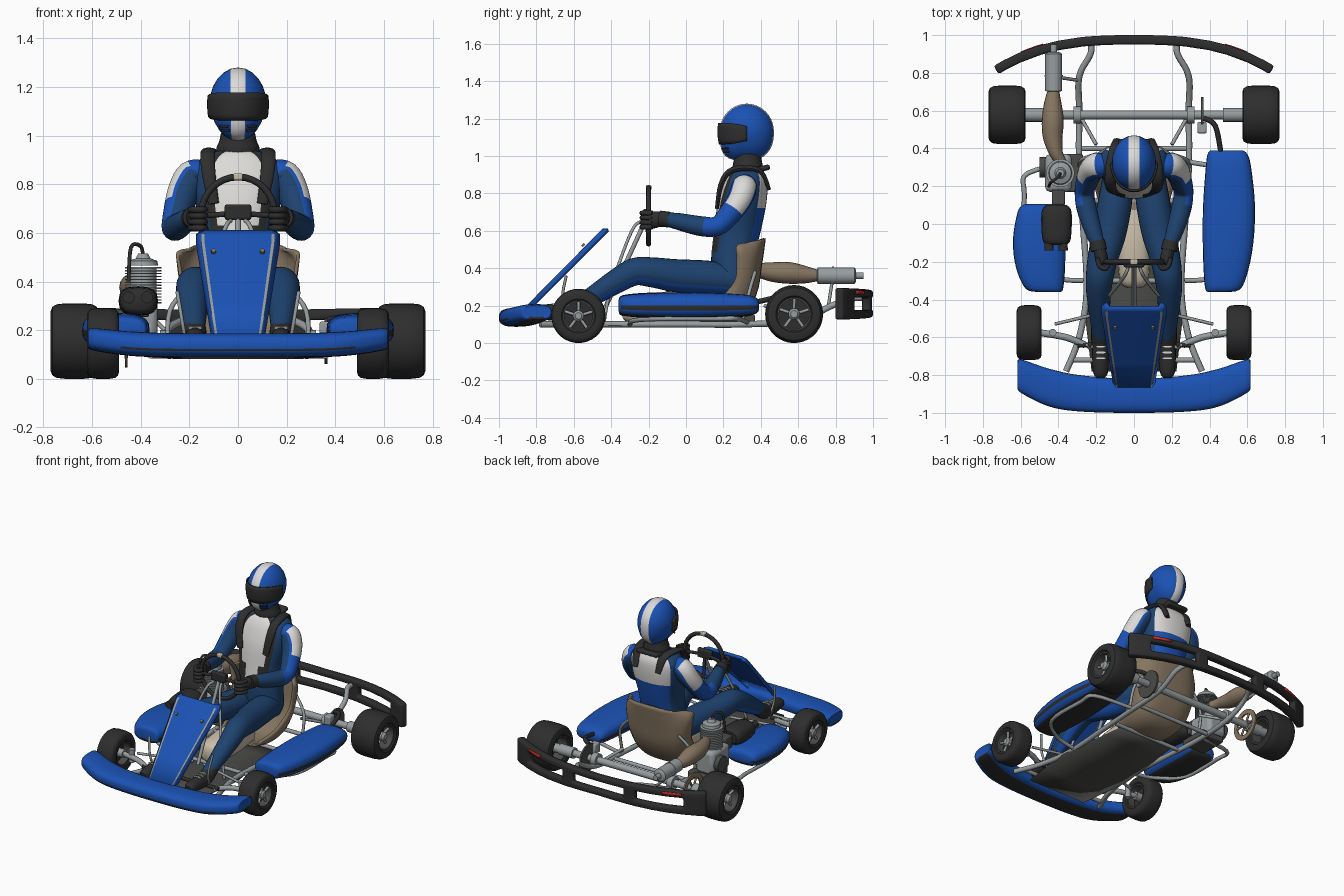
import bpy, bmesh, math
from mathutils import Vector, Matrix

if "Cube" in bpy.data.objects:
    bpy.data.objects.remove(bpy.data.objects["Cube"], do_unlink=True)

COLOURS = {"blue": (.011, .085, .46), "navy": (.013, .055, .16), "black": (.027, .027, .028),
           "steel": (.31, .34, .35), "tan": (.24, .18, .12), "white": (.72, .71, .69),
           "red": (.6, .03, .02), "cream": (.6, .52, .4), "charcoal": (.07, .07, .065)}
MATS = {}
for key, rgb in COLOURS.items():
    m = MATS[key] = bpy.data.materials.new(key)
    m.use_nodes = True
    m.diffuse_color = (*rgb, 1)
    m.node_tree.nodes["Principled BSDF"].inputs["Base Color"].default_value = (*rgb, 1)


def spline(pts, k):
    """Catmull-Rom through points of any dimension"""
    P, out = [Vector(p) for p in pts], []
    for i in range(len(P) - 1):
        a, b, c, d = P[max(i - 1, 0)], P[i], P[i + 1], P[min(i + 2, len(P) - 1)]
        for j in range(k):
            t = j / k
            out.append(b + (c - a) * (t / 2) + (a * 2 - b * 5 + c * 4 - d) * (t * t / 2)
                       + (b * 3 - a - c * 3 + d) * (t ** 3 / 2))
    return out + [P[-1]]


def finish(name, bm, mat, mirror=False, thick=0, bevel=0):
    bmesh.ops.recalc_face_normals(bm, faces=bm.faces[:])
    me = bpy.data.meshes.new(name)
    bm.to_mesh(me)
    bm.free()
    ob = bpy.data.objects.new(name, me)
    bpy.context.collection.objects.link(ob)
    for key in ([mat] if isinstance(mat, str) else mat):
        me.materials.append(MATS[key])
    if thick:
        s = ob.modifiers.new("Solidify", "SOLIDIFY")
        s.thickness, s.offset = thick, 0
    if bevel:
        b = ob.modifiers.new("Bevel", "BEVEL")
        b.width, b.segments = bevel, 2
    if mirror:
        ob.modifiers.new("Mirror", "MIRROR").use_clip = False
    return ob


def loft(name, pts, mat, steps=4, n=16, side=(1, 0, 0), axis=None, power=2, rule=None, cap=True, mirror=False):
    """Skin (x, y, z, r_side, r_normal) rings along a path"""
    P = spline([(*p, p[3]) if len(p) == 4 else p for p in pts], steps)
    bm, rings = bmesh.new(), []
    for i, p in enumerate(P):
        c = Vector(p[:3])
        t = Vector(axis) if axis else (Vector(P[min(i + 1, len(P) - 1)][:3]) - Vector(P[max(i - 1, 0)][:3])).normalized()
        s = Vector(side)
        s = (s - t * s.dot(t)).normalized()
        nrm, ring = t.cross(s), []
        for j in range(n):
            a = math.tau * j / n
            ca, sa = math.cos(a), math.sin(a)
            u = math.copysign(abs(ca) ** (2 / power), ca) * p[3]
            v = math.copysign(abs(sa) ** (2 / power), sa) * p[4]
            ring.append(bm.verts.new(c + s * u + nrm * v))
        rings.append(ring)
    for i in range(len(rings) - 1):
        for j in range(n):
            k = (j + 1) % n
            f = bm.faces.new((rings[i][j], rings[i][k], rings[i + 1][k], rings[i + 1][j]))
            if rule:
                f.material_index = rule(i / len(rings), 360 * (j + .5) / n, f.calc_center_median())
    if cap:
        bm.faces.new(rings[0])
        bm.faces.new(rings[-1])
    return finish(name, bm, mat, mirror)


def sheet(name, fn, us, vs, mat, thick, rule=None, hole=None, bevel=0):
    bm = bmesh.new()
    g = [[bm.verts.new(fn(u, v)) for u in us] for v in vs]
    for i in range(len(vs) - 1):
        for j in range(len(us) - 1):
            u, v = (us[j] + us[j + 1]) / 2, (vs[i] + vs[i + 1]) / 2
            if not (hole and hole(u, v)):
                f = bm.faces.new((g[i][j], g[i][j + 1], g[i + 1][j + 1], g[i + 1][j]))
                f.material_index = rule(u, v) if rule else 0
    return finish(name, bm, mat, thick=thick, bevel=bevel)


def tube(name, pts, r, mat="steel", mirror=False, steps=5, cyclic=False):
    for s in ((1, -1) if mirror else (1,)):
        cu = bpy.data.curves.new(name, "CURVE")
        cu.dimensions, cu.bevel_depth, cu.bevel_resolution, cu.use_fill_caps = "3D", r, 2, True
        P = spline(pts, steps)
        sp = cu.splines.new("POLY")
        sp.points.add(len(P) - 1)
        for q, p in zip(sp.points, P):
            q.co = (p[0] * s, p[1], p[2], 1)
        sp.use_cyclic_u = cyclic
        cu.materials.append(MATS[mat])
        bpy.context.collection.objects.link(bpy.data.objects.new(name, cu))


def box(name, loc, size, mat, bevel=.008, tilt=0, mirror=False):
    bm = bmesh.new()
    bmesh.ops.create_cube(bm, size=1, matrix=Matrix.Translation(loc) @ Matrix.Rotation(tilt, 4, "X") @ Matrix.Diagonal((*size, 1)))
    return finish(name, bm, mat, mirror, bevel=bevel)


def rod(name, start, axis, prof, mat, n=24, mirror=False, cap=True):
    """Turned part: prof is (distance along axis, radius)"""
    ax = Vector(axis)
    side = (0, 1, 0) if axis[0] else (1, 0, 0)
    return loft(name, [(*(Vector(start) + ax * d), r) for d, r in prof], mat, 1, n, side, axis, mirror=mirror, cap=cap)


X, Y, Z = (1, 0, 0), (0, 1, 0), (0, 0, 1)

# Wheels
TYRE = [(-.85, .55), (-1, .63), (-1, .8), (-.93, .91), (-.75, .975), (-.4, 1), (.4, 1), (.75, .975),
        (.93, .91), (1, .8), (1, .63), (.85, .55), (-.85, .55)]
for end, x, y, r, w in (("front", .555, -.575, .145, .066), ("rear", .672, .578, .155, .098)):
    c = (x, y, r)
    rod(end + "_tyre", c, X, [(a * w, b * r) for a, b in TYRE], "black", 36, True, False)
    rod(end + "_rim", c, X, [(a * w, b * r) for a, b in ((-.9, .6), (-.9, .52), (.9, .52), (.9, .6))], "charcoal", 28, True, False)
    rod(end + "_wheel_web", c, X, [(-.1 * w, .53 * r), (.1 * w, .53 * r)], "black", 24, True)
    rod(end + "_hub", c, X, [(-w, .2 * r), (.7 * w, .2 * r), (.85 * w, .12 * r)], "steel", 16, True)
    for k in range(5):
        a = math.tau * k / 5 + .3
        tube(end + "_spoke", [(x + .5 * w, y + q * r * math.cos(a), r + q * r * math.sin(a)) for q in (.1, .54)], .009, mirror=True)

# Axle, sprocket, brake, stub axles
rod("rear_axle", (-.6, .578, .155), X, [(0, .024), (1.2, .024)], "steel", 16)
rod("axle_hub", (.47, .578, .155), X, [(0, .037), (.11, .037)], "steel", 16, True)
rod("axle_bearing", (.28, .578, .155), X, [(0, .045), (.04, .045)], "steel", 16, True)
rod("sprocket", (-.465, .578, .155), X, [(0, .075), (0, .108), (.01, .108), (.01, .075), (0, .075)], "tan", 32, cap=False)
for k in range(3):
    a = k * math.pi / 3
    d = Vector((0, math.cos(a), math.sin(a))) * .08
    tube("sprocket_arm", [Vector((-.46, .578, .155)) + d, Vector((-.46, .578, .155)) - d], .007, "tan")
rod("brake_disc", (.355, .578, .155), X, [(0, .095), (.012, .095)], "charcoal", 28)
box("brake_caliper", (.36, .51, .2), (.05, .06, .07), "steel")
tube("brake_duct", [(.37, .56, .24), (.43, .52, .25), (.46, .38, .22)], .014, "black")
tube("stub_axle", [(.26, -.64, .12), (.36, -.6, .14), (.5, -.575, .145)], .018, mirror=True)
tube("tie_rod", [(.04, -.44, .16), (.42, -.53, .15)], .009, mirror=True)
rod("kingpin", (.43, -.575, .105), Z, [(0, .02), (.09, .02)], "steel", 12, True)

# Chassis
tube("main_rail", [(.36, -.78, .1), (.29, -.6, .1), (.25, -.35, .1), (.27, 0, .1), (.29, .3, .1), (.29, .6, .12),
                   (.29, .78, .2), (.23, .9, .24), (.23, .96, .24)], .017, mirror=True)
tube("side_rail", [(.27, -.3, .1), (.42, -.28, .12), (.57, -.15, .13), (.58, .15, .13), (.56, .27, .13), (.28, .33, .11)], .013, mirror=True)
tube("bearing_stay", [(.29, .58, .13), (.2, .42, .2)], .01, mirror=True)
tube("seat_stay", [(.29, .3, .11), (.28, .34, .28), (.2, .37, .38)], .01, mirror=True)
for y, w in ((-.72, .32), (-.3, .25), (.12, .27), (.4, .29)):
    tube("cross_tube", [(-w, y, .1), (w, y, .1)], .014)
tube("pedal_bar", [(-.3, -.64, .13), (.3, -.64, .13)], .013, "black")
tube("pedal", [(.21, -.63, .12), (.23, -.66, .24), (.25, -.64, .36)], .008, mirror=True)
sheet("floor_pan", lambda u, v: (u * (.27 - .12 * abs(v + .4)), v, .088), [-1, 0, 1], [-.78, -.6, -.4, 0, .12], "charcoal", .012)
loft("fuel_tank", [(0, -.34, .17, .03, .03), (0, -.3, .18, .075, .07), (0, -.1, .19, .09, .085), (0, .08, .19, .08, .07)],
     "cream", axis=Y, power=2.8)

# Nose fairing
half = [(.615, -.80, .165, .06, .025), (.6, -.805, .163, .088, .045), (.45, -.866, .145, .1, .05), (.28, -.897, .138, .096, .05)]
loft("nose_fairing", [(-x, *q) for x, *q in half] + [(0, -.91, .137, .09, .05)] + half[::-1], ("blue", "black"),
     5, 36, Y, X, 2.8, lambda t, a, c: int(190 < a < 200 and abs(c.x) < .48 or 235 < a < 305))

# Front panel with edge stripes
sheet("front_panel", lambda u, v: (u * (.105 + .062 * min(v * 1.15, 1) - (.02 if v == 1 else 0)),
                                   -.86 + .42 * v + .025 * (abs(u) > .95), .18 + .425 * v),
      [-1, -.88, -.82, 0, .82, .88, 1], [0, .3, .6, .87, .96, 1], ("blue", "steel"), .018,
      lambda u, v: int(.82 < abs(u) < .88 and v < .96))
for s in (.1, -.1):
    rod("panel_bolt", (s, -.545, .52), (0, -.7, .7), [(0, .01), (.012, .01)], "tan", 10)

# Side pods, the engine side one being shorter
POD = [(.45, -.36, .2, .06, .03), (.475, -.33, .2, .1, .055), (.495, -.15, .2, .13, .068), (.503, .08, .2, .138, .07),
       (.5, .3, .2, .12, .06), (.495, .37, .2, .105, .045), (.49, .39, .2, .085, .025)]
for name, s, k in (("left_pod", 1, 1), ("right_pod", -1, .62)):
    loft(name, [(s * x, (y + .36) * k - .36, *q) for x, y, *q in POD], ("blue", "black"), 4, 24, axis=Y, power=2.8,
         rule=lambda t, a, c: int((a < 15 or 165 < a < 180) and .1 < t < .9 or 50 < a < 130))

# Rear bumper with slots and lamps
xs = [.73, .68, .6, .5, .4, .28, .2, .1]
rear_y = lambda x: .975 - .16 * (abs(x) / .73) ** 2.8
sheet("rear_bumper", lambda u, v: (u, rear_y(u), .21 + v * (.07 + .02 * abs(u))), [-x for x in xs] + [0] + xs[::-1],
      [-1, -.42, .42, 1], "black", .05, hole=lambda u, v: abs(v) < .3 and (abs(u) < .2 or .28 < abs(u) < .6), bevel=.012)
for s in (1, -1):
    sheet("red_marker", lambda u, v: (s * u, rear_y(u) + .027, v), [.48, .52, .56, .6], [.262, .28], "red", .006)

# Seat
ROWS = spline([(.02, .13, .15, 0, .04), (.15, .1, .19, 0, .12), (.28, .13, .22, -.02, .2), (.37, .26, .24, -.1, .2),
               (.4, .42, .245, -.13, .1), (.42, .56, .19, -.1, -.03)], 4)


def seat_point(u, v):
    y, z, w, dy, dz = ROWS[v]
    h = (1 - math.cos(u * math.pi / 2)) ** 1.5
    return w * math.sin(u * math.pi / 2), y + dy * h, z + dz * h


sheet("seat", seat_point, [k / 8 for k in range(-8, 9)], range(len(ROWS)), "tan", .014)

# Engine, air box, exhaust
box("crankcase", (-.4, .27, .24), (.14, .2, .17), "steel", .025)
box("engine_mount", (-.36, .27, .13), (.18, .2, .04), "charcoal")
rod("cylinder_fins", (-.39, .27, .31), Z, [(k * .012 + d, r) for k in range(13) for d, r in ((0, .055), (0, .075), (.005, .075), (.005, .055))], "steel")
rod("cylinder_head", (-.39, .27, .465), Z, [(0, .062), (.02, .058), (.03, .03), (.05, .02)], "steel")
tube("plug_lead", [(-.39, .27, .5), (-.4, .25, .545), (-.44, .22, .54), (-.45, .2, .4)], .008, "black")
rod("clutch_drum", (-.5, .3, .23), X, [(0, .055), (.04, .055)], "charcoal")
box("carburettor", (-.4, .14, .3), (.07, .08, .09), "charcoal")
loft("air_box", [(-.41, -.11, .32, .05, .035), (-.41, -.08, .32, .075, .055), (-.41, .06, .32, .08, .06), (-.41, .1, .32, .055, .04)],
     "black", axis=Y, power=2.6)
for x in (-.45, -.375):
    rod("intake_trumpet", (x, -.08, .335), (0, -1, 0), [(0, .022), (.06, .025)], "black", 16)
loft("exhaust_cone", [(-.37, .31, .38, .025), (-.41, .37, .39, .035), (-.43, .46, .38, .052), (-.43, .55, .375, .058), (-.43, .64, .365, .046), (-.425, .72, .36, .026)], "tan")
rod("muffler", (-.425, .7, .36), Y, [(0, .03), (.005, .045), (.08, .045), (.08, .048), (.09, .048), (.09, .045), (.2, .045), (.21, .03), (.21, .018), (.25, .018)], "steel")
tube("muffler_stay", [(-.425, .78, .32), (-.29, .76, .19)], .009)

# Steering
tube("steering_rim", [(.15 * math.cos(a), -.2, .68 + .15 * math.sin(a)) for a in (math.tau * k / 32 for k in range(32))], .014, "black", steps=1, cyclic=True)
tube("steering_spoke", [(.02, -.21, .68), (.145, -.2, .67)], .011, "black", mirror=True)
tube("steering_spoke_low", [(0, -.21, .67), (0, -.2, .54)], .011, "black")
box("steering_display", (0, -.215, .685), (.11, .03, .065), "black", .01)
box("steering_top_mark", (0, -.2, .831), (.04, .03, .027), "cream", .006)
tube("steering_column", [(0, -.21, .67), (0, -.45, .15)], .012)
tube("column_support", [(.03, -.23, .65), (.06, -.29, .6), (.15, -.4, .3), (.2, -.44, .1)], .009, mirror=True)

# Driver's torso


def torso_rule(t, a, c):
    f = abs((a - 270 + 180) % 360 - 180)
    if f < (32 if c.z > .62 else 16) and c.z > .48:
        return 1
    if f < 46 and c.z > .5:
        return 2
    return (1 if c.z > .72 else 3) if f > 128 else 0


loft("torso", [(0, .25, .27, .14, .09), (0, .25, .34, .165, .11), (0, .25, .46, .155, .115), (0, .275, .6, .15, .125),
               (0, .3, .75, .18, .13), (0, .32, .86, .185, .115), (0, .325, .915, .14, .09), (0, .33, .94, .07, .07)],
     ("navy", "white", "black", "blue"), 5, 48, axis=Z, power=2.3, rule=torso_rule)
loft("shoulder_strap", [(.1, .165, .72, .022, .01), (.12, .185, .84, .028, .014), (.125, .23, .915, .03, .016), (.12, .31, .935, .03, .016),
                        (.1, .4, .915, .03, .014), (.09, .445, .82, .02, .01)], "black", mirror=True)
loft("neck_collar", [(0, .33, .91, .088, .08), (0, .33, .95, .088, .08), (0, .33, .975, .078, .075), (0, .33, 1.01, .07, .07)], "black", axis=Z)
box("neck_restraint", (0, .4, .93), (.17, .1, .03), "black", .012, .25)

# Limbs, with sleeve and trouser panels following the rings
loft("arm", [(.14, .31, .845, .055), (.19, .31, .83, .068), (.225, .285, .765, .066), (.25, .225, .68, .058), (.262, .165, .625, .052),
             (.25, .08, .625, .053), (.215, -.04, .65, .045), (.185, -.12, .665, .034)], ("navy", "white", "blue"), 5, 24, mirror=True,
     rule=lambda t, a, c: 0 if 75 < a < 285 else 1 if .1 < t < .34 and (a < 60 or a > 300) else 2 if t < .66 else 0)
loft("leg", [(.085, .25, .335, .08), (.1, .12, .35, .09), (.13, -.05, .36, .088), (.165, -.18, .378, .08), (.18, -.27, .382, .074),
             (.187, -.36, .338, .066), (.182, -.5, .25, .052), (.177, -.6, .19, .04)], ("navy", "blue"), 5, 24, mirror=True,
     rule=lambda t, a, c: int(285 < a < 330))
loft("boot", [(.18, -.54, .22, .046), (.178, -.6, .18, .05), (.177, -.64, .165, .046, .05), (.177, -.72, .165, .044, .045),
              (.177, -.79, .165, .038, .035), (.177, -.815, .165, .02, .018)], "black", mirror=True)
for k in range(3):
    box("boot_lace", (.177, -.65 - k * .03, .214 - k * .003), (.055, .009, .008), "white", 0, mirror=True)
loft("glove_cuff", [(.195, -.09, .66, .042), (.185, -.14, .665, .043)], "black", 1, mirror=True)
loft("glove_palm", [(.188, -.12, .665, .03, .035), (.175, -.165, .66, .034, .045), (.168, -.2, .655, .03, .045), (.165, -.215, .655, .015, .03)], "black", mirror=True)
for k in range(4):
    z = .695 - k * .025
    tube("glove_finger", [(.195, -.18, z), (.18, -.225, z), (.15, -.235, z), (.135, -.21, z)], .0135, "black", mirror=True)

# Helmet, with poles at the ears so the stripe follows its rings
bm = bmesh.new()
bmesh.ops.create_uvsphere(bm, u_segments=40, v_segments=12, radius=1, matrix=Matrix.Rotation(math.pi / 2, 4, "Y"))
for v in bm.verts:
    x, y, z = v.co
    e = 3.4 if y < 0 else 2.4
    r, q = math.hypot(y, z), (abs(y) ** e + abs(z) ** e) ** (1 / e)
    g = r / q if z < 0 and q > 1e-6 else 1
    v.co = (x * .117 * (1 + .12 * z * (z < 0)), .325 + y * g * .145, 1.13 + z * g * (.15 if z > 0 else .155))
for f in bm.faces:
    f.material_index = int(abs(f.calc_center_median().x) < .02)
finish("helmet", bm, ("blue", "white"))


def shell_point(a, z):
    k = math.sqrt(1 - ((z - 1.13) / .21) ** 2)
    return .122 * k * math.sin(a), .325 - .152 * k * math.cos(a), z


# Visor narrowing towards the pivots
sheet("visor", lambda a, v: shell_point(a, 1.12 + v * .057 * (1 - .35 * (abs(a) / 1.6) ** 4)),
      [math.radians(d) for d in range(-90, 91, 6)], [-1, -.6, -.2, .2, .6, 1], "black", .01)
for z in (1.035, 1.018):
    for s in (1, -1):
        sheet("chin_vent", lambda a, v: shell_point(s * a, v), [.35, .45, .55, .65, .75], [z, z + .008], "black", .008)

# Smooth shading with sharp edges kept
bpy.ops.object.select_all(action="DESELECT")
for ob in bpy.context.scene.objects:
    if ob.type == "MESH" and ob.name in bpy.context.view_layer.objects:
        ob.select_set(True)
        bpy.context.view_layer.objects.active = ob
bpy.ops.object.shade_smooth_by_angle(angle=math.radians(38))
